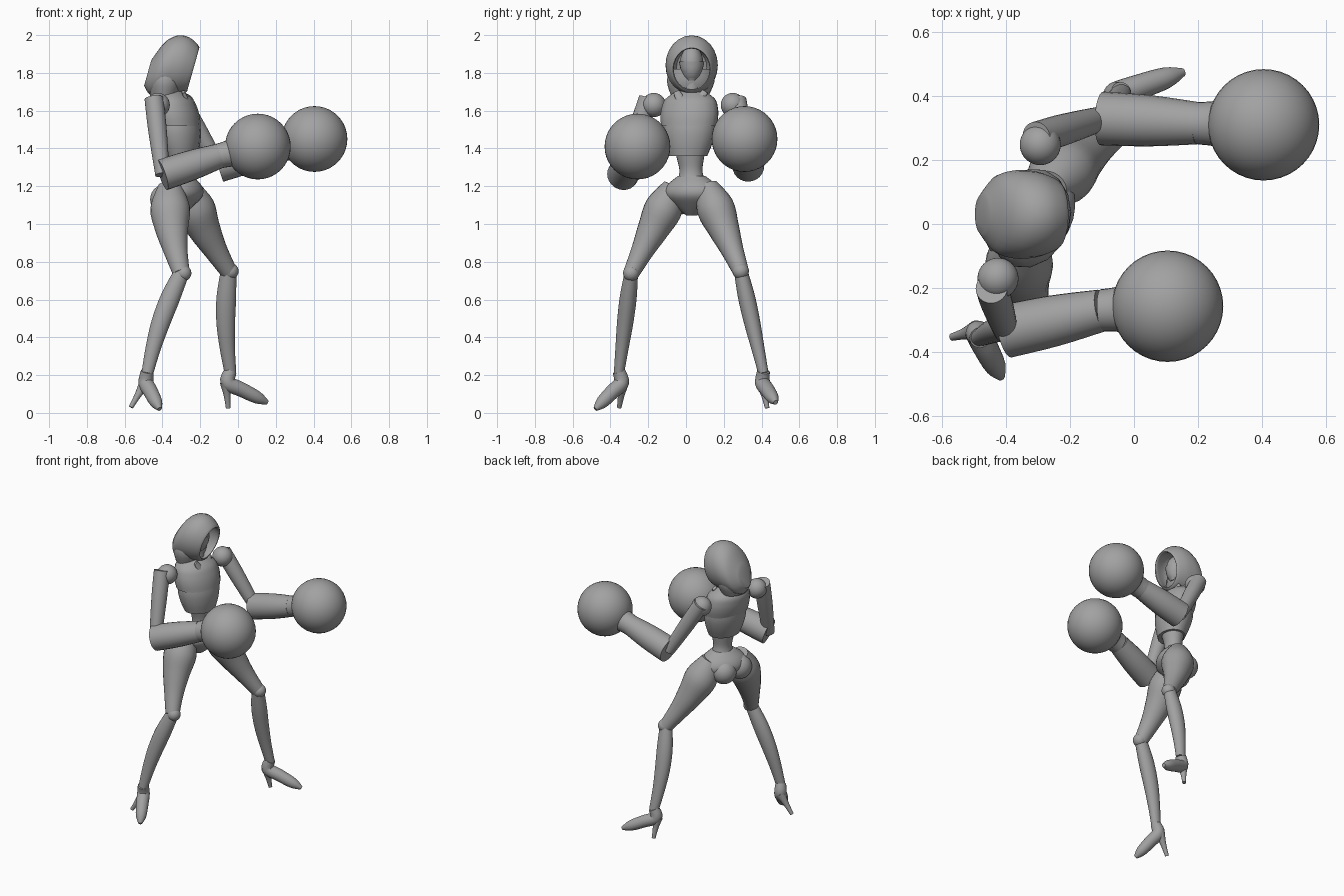
import bpy, bmesh, math
from mathutils import Vector, Matrix

cube = bpy.data.objects.get("Cube")
if cube:
    bpy.data.objects.remove(cube)

GREY = (0.36, 0.36, 0.36, 1)
plain_grey = bpy.data.materials.new("plain grey")
plain_grey.use_nodes = True
plain_grey.diffuse_color = GREY
plain_grey.node_tree.nodes["Principled BSDF"].inputs["Base Color"].default_value = GREY

FORWARD, LEFT, UP = Vector((1, 0, 0)), Vector((0, 1, 0)), Vector((0, 0, 1))
CHEST_LEFT = Vector((0.3, 0.95, 0))     # the torso is turned towards the right
HIPS_LEFT = Vector((0.45, 0.9, 0))
RIM_NORMAL = Vector((0.96, 0, -0.27))   # the hood opening leans forward at the top


def finish(name, bm):
    """Turn a bmesh into a smooth object with sharp creases."""
    bmesh.ops.recalc_face_normals(bm, faces=bm.faces)
    mesh = bpy.data.meshes.new(name)
    bm.to_mesh(mesh)
    bm.free()
    part = bpy.data.objects.new(name, mesh)
    bpy.context.collection.objects.link(part)
    mesh.materials.append(plain_grey)
    bpy.ops.object.select_all(action='DESELECT')
    part.select_set(True)
    bpy.context.view_layer.objects.active = part
    bpy.ops.object.shade_smooth_by_angle(angle=math.radians(40))


def span(start, end, radii, bow=Vector()):
    """Evenly spaced (centre, radius) stations from start to end, bowed sideways."""
    start, end = Vector(start), Vector(end)
    last = len(radii) - 1
    return [(start.lerp(end, i / last) + bow * math.sin(math.pi * i / last), radius)
            for i, radius in enumerate(radii)]


def smooth_path(stations, steps=4):
    """Catmull-Rom interpolation of centres and radii."""
    last = len(stations) - 1
    result = []
    for i in range(last):
        before, here = stations[max(i - 1, 0)], stations[i]
        there, after = stations[i + 1], stations[min(i + 2, last)]
        for step in range(steps):
            t = step / steps
            result.append([b + (c - a) * (t / 2) + (a - b * 2.5 + c * 2 - d / 2) * t ** 2
                           + (b * 3 - c * 3 + d - a) * (t ** 3 / 2)
                           for a, b, c, d in zip(before, here, there, after)])
    return result + [stations[last]]


def loft(name, stations, side=LEFT, depth=1.0, normal=None, sides=24):
    """Skin ellipses along a path; depth scales the radius across the side direction."""
    path = smooth_path(stations)
    bm = bmesh.new()
    loops = []
    for i, (centre, radius) in enumerate(path):
        ahead, behind = path[min(i + 1, len(path) - 1)][0], path[max(i - 1, 0)][0]
        axis = normal or (ahead - behind).normalized()
        across = (side - axis * side.dot(axis)).normalized()
        over = axis.cross(across) * depth
        angles = [math.tau * k / sides for k in range(sides)]
        loops.append([bm.verts.new(centre + (across * math.cos(a) + over * math.sin(a)) * radius)
                      for a in angles])
    for lower, upper in zip(loops, loops[1:]):
        for k in range(sides):
            bm.faces.new((lower[k - 1], lower[k], upper[k], upper[k - 1]))
    bm.faces.new(loops[0])
    bm.faces.new(loops[-1])
    finish(name, bm)


def ball(name, centre, radius, stretch=(1, 1, 1)):
    bm = bmesh.new()
    shape = Matrix.Translation(centre) @ Matrix.Diagonal((*stretch, 1))
    bmesh.ops.create_uvsphere(bm, u_segments=40, v_segments=20, radius=radius, matrix=shape)
    finish(name, bm)


def build_leg(label, hip, knee, ankle, toe, heel_tip):
    knee, ankle, toe = Vector(knee), Vector(ankle), Vector(toe)
    bow = FORWARD * -0.02
    loft(label + "_thigh", span(hip, knee, (0.06, 0.1, 0.083, 0.06, 0.043), bow), depth=1.05)
    ball(label + "_knee", knee + FORWARD * 0.01, 0.043)
    loft(label + "_shin", span(knee, ankle, (0.036, 0.045, 0.043, 0.035, 0.027), bow), depth=1.15)

    # Pointed shoe on a thin heel
    stride = toe - ankle
    stride.z = 0
    stride.normalize()
    seat = ankle - UP * 0.05 - stride * 0.015
    across = UP.cross(stride)
    shoe = [(ankle + UP * 0.01, 0.034), (seat, 0.04), (seat.lerp(toe, 0.35), 0.039),
            (seat.lerp(toe, 0.75), 0.033), (toe, 0.012)]
    loft(label + "_shoe", shoe, across)
    loft(label + "_heel", span(seat - stride * 0.01, heel_tip, (0.032, 0.018, 0.012)), across)


def build_arm(label, shoulder, sleeve_top, elbow, wrist, hand):
    ball(label + "_shoulder", shoulder, 0.064)
    loft(label + "_sleeve", span(sleeve_top, elbow, (0.05, 0.05, 0.045, 0.038)), FORWARD)
    loft(label + "_forearm", span(elbow, wrist, (0.084, 0.08, 0.066)))
    loft(label + "_cuff", span(wrist, hand, (0.066, 0.075, 0.115, 0.14)))
    ball(label + "_glove", hand, 0.174)


# Hood: the outer shell runs forward to the rim, then folds back into the cavity
outer = span((-0.478, 0.03, 1.8), (-0.243, 0.03, 1.82),
             (0.06, 0.118, 0.136, 0.138, 0.13, 0.108), UP * 0.03)
cavity = span((-0.246, 0.03, 1.82), (-0.4, 0.03, 1.83), (0.095, 0.105, 0.08))
loft("hood", outer + cavity, depth=1.19, normal=RIM_NORMAL)
loft("hood_drape", span((-0.39, 0.02, 1.68), (-0.38, 0.03, 1.82), (0.1, 0.125, 0.12)),
     depth=0.75, normal=UP)

# Head with a lower face mask, and neck
ball("head", (-0.33, 0.03, 1.845), 0.1, (0.75, 0.62, 1))
loft("face_mask", span((-0.31, 0.03, 1.76), (-0.32, 0.03, 1.86), (0.025, 0.055, 0.067)), normal=UP)
loft("neck", span((-0.34, 0.03, 1.65), (-0.33, 0.03, 1.8), (0.05, 0.036)), normal=UP)

# Torso: waist, corset, cropped jacket with collar flaps, and pelvis
loft("waist", span((-0.3, 0.03, 1.2), (-0.3, 0.02, 1.42), (0.085, 0.062, 0.072, 0.09)),
     CHEST_LEFT, 0.9, UP)
loft("corset", span((-0.3, 0.01, 1.36), (-0.32, 0.02, 1.56), (0.105, 0.13, 0.143, 0.14)),
     CHEST_LEFT, 0.8, UP, 16)
loft("jacket", span((-0.315, 0.015, 1.52), (-0.355, 0.025, 1.71),
                    (0.152, 0.158, 0.154, 0.135, 0.07)), CHEST_LEFT, 0.75, UP, 16)
for name, turn in (("right_collar", -1), ("left_collar", 1)):
    flap = span((-0.24, 0.01, 1.58), (-0.29, 0.025 + turn * 0.075, 1.7), (0.012, 0.025, 0.018))
    loft(name, flap, depth=0.5)
loft("pelvis", span((-0.3, 0.03, 1.255), (-0.32, 0.03, 1.045), (0.075, 0.14, 0.153, 0.1, 0.03)),
     HIPS_LEFT, 0.75, UP)
ball("right_seat", (-0.385, -0.035, 1.13), 0.08)
ball("left_seat", (-0.35, 0.085, 1.13), 0.08)

# Legs in a wide stance
build_leg("right", hip=(-0.36, -0.06, 1.2), knee=(-0.3, -0.29, 0.74), ankle=(-0.48, -0.355, 0.21),
          toe=(-0.415, -0.48, 0.02), heel_tip=(-0.567, -0.353, 0.03))
build_leg("left", hip=(-0.27, 0.11, 1.2), knee=(-0.05, 0.29, 0.75), ankle=(-0.04, 0.41, 0.21),
          toe=(0.155, 0.475, 0.055), heel_tip=(-0.052, 0.43, 0.025))

# Arms raised forward, ending in round gloves
build_arm("right", shoulder=(-0.425, -0.17, 1.63), sleeve_top=(-0.445, -0.2, 1.665),
          elbow=(-0.4, -0.335, 1.26), wrist=(-0.1, -0.27, 1.36), hand=(0.105, -0.257, 1.41))
build_arm("left", shoulder=(-0.293, 0.248, 1.63), sleeve_top=(-0.305, 0.27, 1.655),
          elbow=(-0.1, 0.33, 1.305), wrist=(0.2, 0.315, 1.39), hand=(0.405, 0.31, 1.45))
